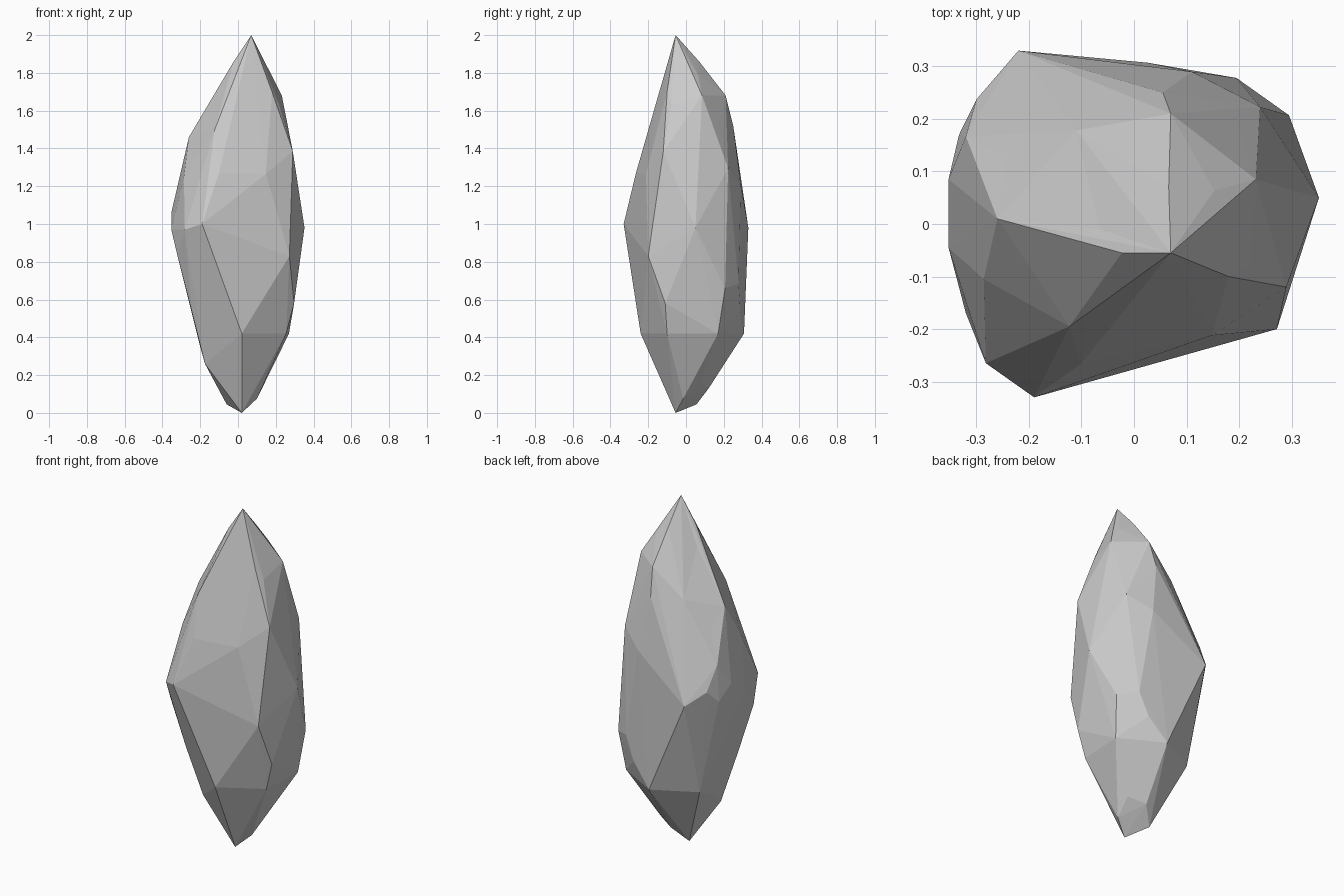
import bpy, bmesh
from mathutils import Vector

# Corner points of the cut stone, tip to base
corners = [
    (.07, -.055, 2), (.066, .07, 1.86), (.153, .064, 1.79), (-.023, -.055, 1.86),
    (-.065, -.01, 1.75), (.18, -.1, 1.7), (.22, -.077, 1.63), (.232, .085, 1.68),
    (.07, .21, 1.68), (.055, .25, 1.52), (.197, .193, 1.465), (-.11, .178, 1.52),
    (-.123, -.195, 1.5), (-.26, .01, 1.46), (-.243, .123, 1.36), (.29, -.12, 1.385),
    (.24, .223, 1.295), (.11, .29, 1.21), (-.1, -.265, 1.27), (.148, -.212, 1.265),
    (-.286, -.105, 1.25), (-.32, .167, 1.19), (-.353, .085, 1.06), (-.353, -.045, .97),
    (-.3, .237, 1.05), (-.22, .33, .98), (-.333, .17, .98), (-.19, -.33, 1),
    (-.282, -.265, .97), (.272, -.2, .83), (.352, .05, .98), (.297, -.11, .58),
    (.295, .207, .66), (.195, .278, .685), (.14, .287, .55), (.026, .307, .42),
    (.27, .17, .42), (.255, -.1, .42), (.02, -.24, .42), (-.32, -.17, .83),
    (-.245, -.13, .54), (-.175, -.074, .26), (-.215, .18, .42), (-.2, .035, .35),
    (.1, -.015, .075), (.11, .08, .16), (.015, .12, .13), (-.06, .055, .045),
    (.02, -.055, 0)]
points = [Vector(c) for c in corners]


def wrap(coords):
    """Convex skin: the mesh, its corners and the indices left inside."""
    bm = bmesh.new()
    verts = [bm.verts.new(c) for c in coords]
    bmesh.ops.convex_hull(bm, input=verts)
    inside = [i for i, v in enumerate(verts) if not v.link_faces]
    return bm, verts, inside


# Push sunken corners out until the skin reaches them
work = [p.copy() for p in points]
bm, verts, inside = wrap(work)
for step in range(300):
    if not inside:
        break
    for i in inside:
        core = Vector((0, 0, min(max(points[i].z, 0.4), 1.6)))
        work[i] = core + (work[i] - core) * 1.01
    bm.free()
    bm, verts, inside = wrap(work)

# Let the corners sink back, which leaves the chipped hollows
for v, p in zip(verts, points):
    v.co = p
bmesh.ops.recalc_face_normals(bm, faces=bm.faces[:])

# Flat-shaded stone
mesh = bpy.data.meshes.new("crystal_shard")
bm.to_mesh(mesh)
bm.free()
shard = bpy.data.objects.new("crystal_shard", mesh)
bpy.context.collection.objects.link(shard)
